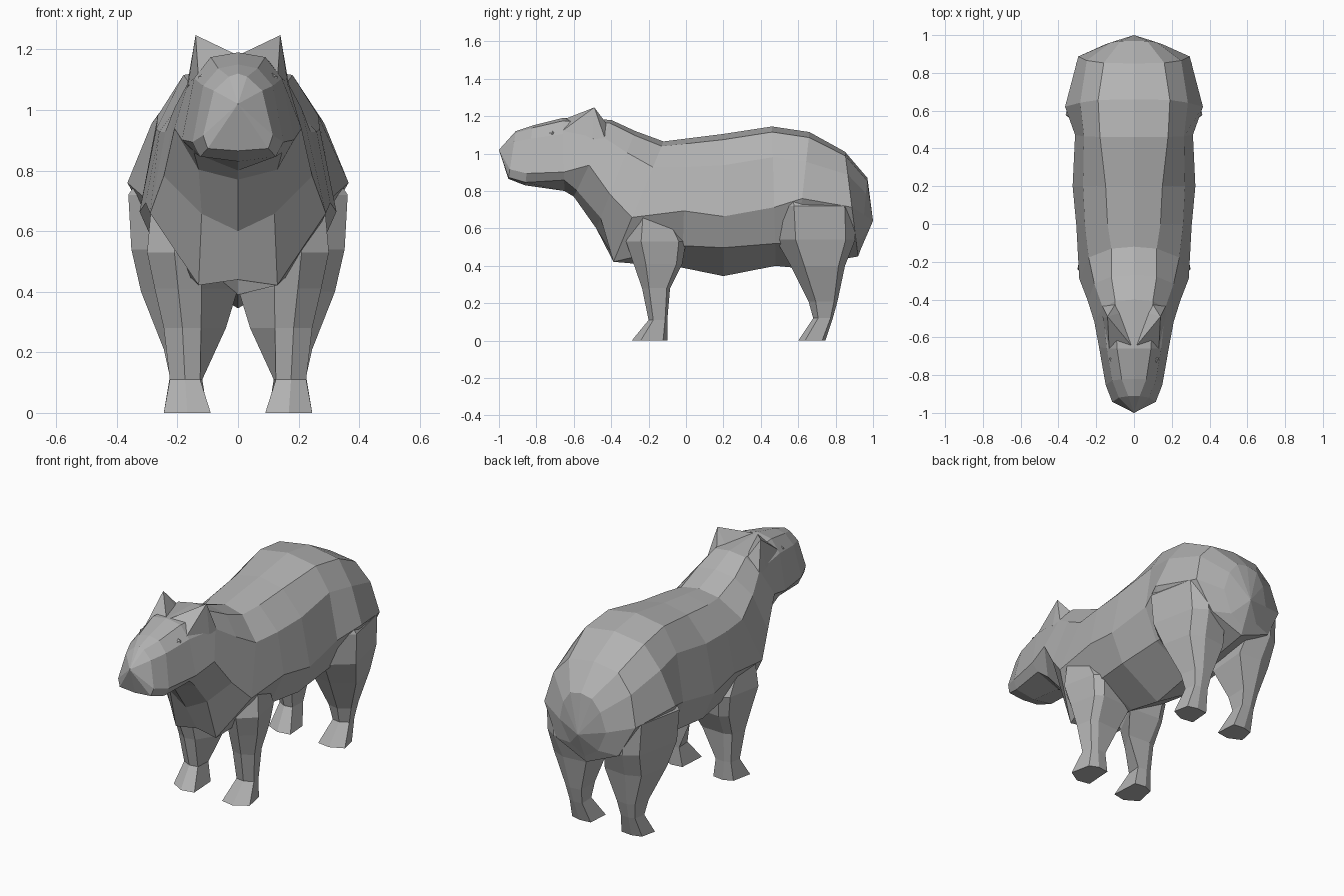
import bpy, bmesh
from mathutils import Vector

grey = bpy.data.materials.new("plain_grey")
grey.diffuse_color = (0.45, 0.45, 0.45, 1)


def make_object(name, bm, mirror=False):
    bmesh.ops.recalc_face_normals(bm, faces=bm.faces)
    mesh = bpy.data.meshes.new(name)
    bm.to_mesh(mesh)
    bm.free()
    mesh.materials.append(grey)
    obj = bpy.data.objects.new(name, mesh)
    bpy.context.collection.objects.link(obj)
    if mirror:
        obj.modifiers.new("mirror", 'MIRROR')
    return obj


def loft(rings, start=None, end=None):
    """Skin closed rings; each end is a flat cap or a fan to a tip point."""
    bm = bmesh.new()
    loops = [[bm.verts.new(p) for p in ring] for ring in rings]
    n = len(loops[0])
    for a, b in zip(loops, loops[1:]):
        for i in range(n):
            j = (i + 1) % n
            bm.faces.new((a[i], a[j], b[j], b[i]))
    for loop, tip in ((loops[0], start), (loops[-1], end)):
        if tip is None:
            bm.faces.new(loop)
        else:
            v = bm.verts.new(tip)
            for i in range(n):
                bm.faces.new((loop[i], loop[(i + 1) % n], v))
    return bm


# Body and head: slanted rings from top centre to bottom centre
# (top y, top z, bottom y, bottom z, level of widest point, level of belly edge,
#  half widths from back to belly)
STATIONS = [
    (-.91, 1.12, -.95, .865, .20, .03, .03, .08, .115, .10),   # muzzle
    (-.82, 1.15, -.86, .83, .20, .05, .065, .115, .15, .125),
    (-.66, 1.19, -.65, .80, .26, .15, .09, .145, .185, .145),  # brow and jaw
    (-.40, 1.18, -.60, .77, .41, .08, .10, .165, .21, .13),    # nape and throat
    (-.27, 1.12, -.48, .60, .35, .11, .12, .21, .245, .12),
    (-.12, 1.065, -.38, .44, .35, -.03, .12, .24, .29, .13),   # chest
    (.00, 1.08, -.02, .39, .44, .17, .14, .26, .305, .22),
    (.20, 1.105, .20, .345, .42, .20, .15, .27, .325, .25),    # belly
    (.46, 1.145, .48, .40, .42, .16, .18, .265, .312, .24),
    (.66, 1.115, .58, .39, .51, .18, .19, .285, .365, .23),    # haunch
    (.85, 1.01, .92, .45, .47, .15, .16, .25, .295, .20),
    (.97, .87, .935, .49, .48, .15, .07, .12, .15, .09),       # rump
]


def body_ring(yt, zt, yb, zb, level, low, *widths):
    levels = (1, .96, .78, level, low, 0)
    half = [Vector((x, yb + (yt - yb) * t, zb + (zt - zb) * t))
            for x, t in zip((0, *widths, 0), levels)]
    return half + [Vector((-p.x, p.y, p.z)) for p in half[-2:0:-1]]


make_object("body", loft([body_ring(*s) for s in STATIONS],
                         (0, -1.0, 1.02), (0, 1.0, .64)))


# Legs: six-sided rings
# (z, inner front x, inner back x, outer x, front y, back y)
def leg_ring(z, xf, xb, x1, y0, y1):
    xm, d = xf + (x1 - xf) * .5, y1 - y0
    return [(xf, y0 + d * .08, z), (xm, y0, z), (x1, y0 + d * .25, z),
            (x1 - d * .13, y0 + d * .88, z), (xm, y1, z),
            (xb, y1 - d * .05, z)]


FORE = [(0, .09, .10, .245, -.29, -.10), (.11, .125, .118, .225, -.20, -.10),
        (.28, .122, .04, .245, -.235, -.085), (.41, .12, .0, .275, -.28, -.02),
        (.53, .12, .04, .30, -.32, .0), (.70, .14, .12, .285, -.27, -.10)]
HIND = [(0, .09, .10, .245, .60, .745), (.12, .13, .125, .225, .68, .785),
        (.21, .12, .115, .245, .655, .81), (.40, .08, .06, .32, .56, .85),
        (.54, .09, .09, .352, .48, .905), (.72, .11, .11, .362, .47, .90),
        (.86, .10, .10, .27, .48, .80)]
for name, rings in (("front_legs", FORE), ("hind_legs", HIND)):
    make_object(name, loft([leg_ring(*r) for r in rings]), True)

# Ears: faceted points drawn up from the crown of the head
base = [(0, -.66, 1.18), (.13, -.69, 1.10), (.165, -.50, 1.08),
        (.17, -.43, 1.07), (.09, -.41, 1.14), (.07, -.47, 1.16)]
make_object("ears", loft([base], end=(.14, -.49, 1.247)), True)

# Eyes: small faceted beads set in the head
bm = bmesh.new()
bmesh.ops.create_icosphere(bm, subdivisions=1, radius=.02)
bmesh.ops.translate(bm, verts=bm.verts, vec=(.113, -.715, 1.102))
make_object("eyes", bm, True)
